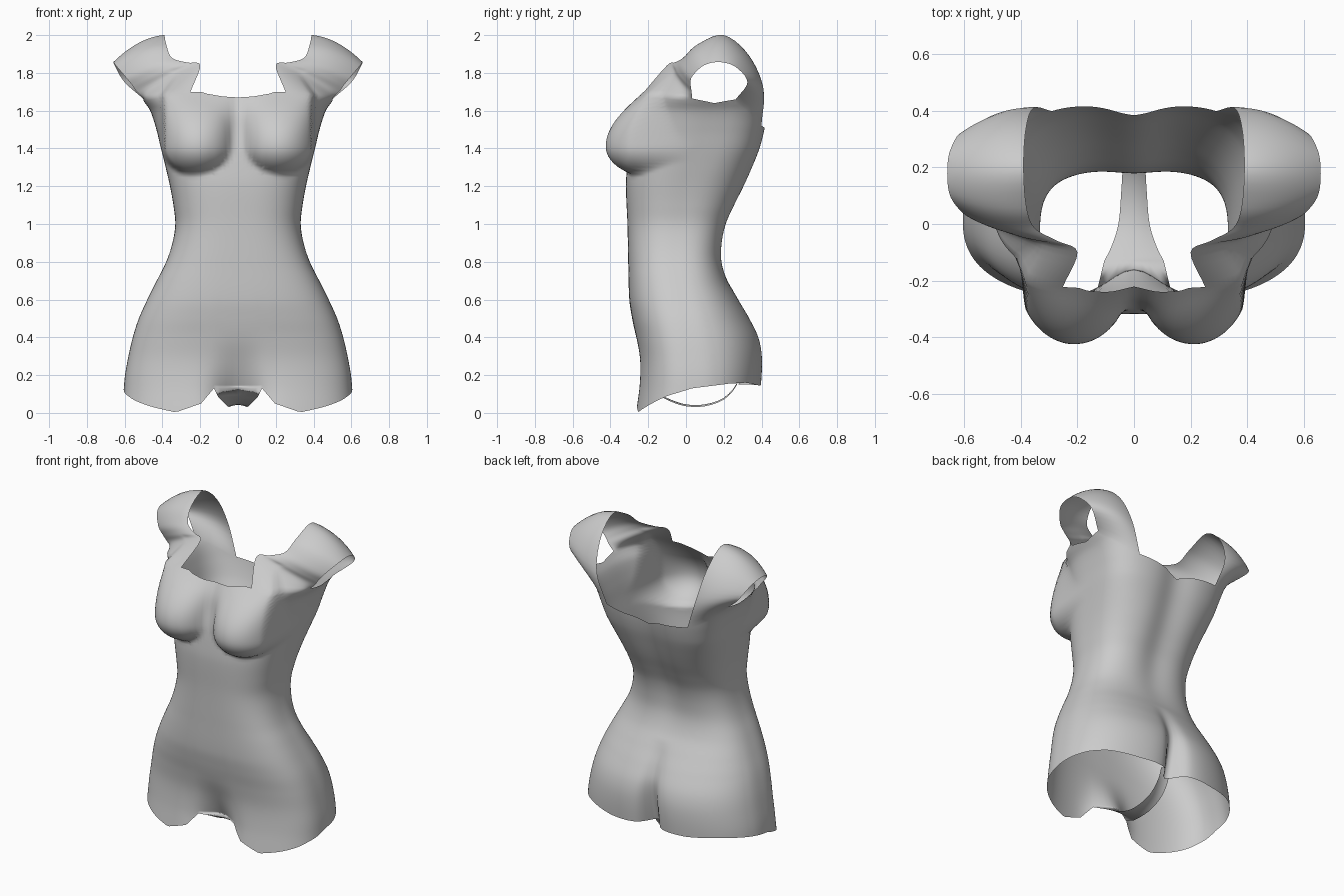
import bpy, bmesh, math
from mathutils import Vector

if "Cube" in bpy.data.objects:
    bpy.data.objects.remove(bpy.data.objects["Cube"])


def table(keys, v, smooth=True):
    """Interpolate (key, value) pairs."""
    if v <= keys[0][0]:
        return keys[0][1]
    if v >= keys[-1][0]:
        return keys[-1][1]
    i = next(k for k in range(len(keys) - 1) if v <= keys[k + 1][0])
    (a, p), (b, q) = keys[i], keys[i + 1]
    t = (v - a) / (b - a)
    if not smooth:
        return p + (q - p) * t

    def slope(k):
        lo, hi = keys[max(k - 1, 0)], keys[min(k + 1, len(keys) - 1)]
        return (hi[1] - lo[1]) / (hi[0] - lo[0]) * (b - a)
    return ((2*t**3 - 3*t*t + 1) * p + (t**3 - 2*t*t + t) * slope(i)
            + (3*t*t - 2*t**3) * q + (t**3 - t*t) * slope(i + 1))


def ease(t):
    t = max(0, min(1, t))
    return t * t * (3 - 2 * t)


# Body outline by height: half width, front, back, depth of the widest point
WIDTH = [(0, .615), (.1, .607), (.2, .598), (.3, .58), (.4, .557), (.5, .525), (.6, .48), (.7, .43),
         (.8, .38), (.9, .347), (1, .332), (1.1, .342), (1.2, .36), (1.3, .383), (1.4, .408),
         (1.5, .432), (1.6, .465), (1.66, .505), (1.72, .53)]
FRONT = [(0, -.275), (.15, -.255), (.28, -.25), (.4, -.265), (.5, -.285), (.6, -.3), (.8, -.306),
         (1, -.31), (1.2, -.318), (1.3, -.312), (1.4, -.3), (1.5, -.28), (1.6, -.255), (1.7, -.205)]
BACK = [(0, .39), (.15, .408), (.3, .412), (.4, .392), (.5, .342), (.6, .28), (.7, .222), (.8, .195),
        (.9, .2), (1, .225), (1.1, .27), (1.2, .318), (1.3, .36), (1.4, .397), (1.5, .422), (1.6, .435)]
SIDE = [(0, .03), (.2, .03), (.5, 0), (.8, -.05), (1, -.03), (1.2, 0), (1.4, .08), (1.6, .15)]
# Height of the lower and upper edges by angle (0 front, 90 side, 180 back)
LOWER = [(0, .13), (12, .13), (18, .05), (30, .003), (42, .03), (65, .09), (90, .13),
         (120, .155), (135, .16), (155, .145), (180, .15)]
UPPER = [(0, 1.67), (9, 1.675), (18, 1.69), (21, 1.70), (27, 1.70), (72, 1.665), (90, 1.64),
         (112, 1.66), (144, 1.52), (168, 1.495), (180, 1.465)]


def body(angle, z):
    a = math.radians(angle)
    s, c = abs(math.sin(a)), math.cos(a)
    n = 2.7
    if c < 0:
        n = 2.7 + (table([(.5, -.3), (.8, 0), (1.1, 0), (1.4, .6)], z)) * min(1, -c * 3)
    r = (s**n + abs(c)**n) ** (-1 / n)
    y0 = table(SIDE, z)
    x = table(WIDTH, z) * s * r
    if c > 0:
        y = y0 + (table(FRONT, z) - y0) * c * r
        # groin hollow between the thighs
        low = max(0, min(1, (.45 - z) / .32))
        y += .1 * low ** 2 * math.exp(-(x / .12) ** 2)
        # breast, smoothly joined to the chest
        dz = z - 1.41
        q = 1 - ((x - .21) / .205) ** 2
        rise = 1
        if dz > 0:
            rise = math.cos(min(1, dz / .34) * math.pi / 2)
        else:
            q -= (dz / .165) ** 2
        if q > 0 and rise > 0:
            e, k = -.16 - .265 * math.sqrt(q) * rise, .02 + .04 * ease(dz / .2)
            h = max(k - abs(y - e), 0) / k
            joined = min(y, e) - h * h * k / 4
            y += (joined - y) * (ease(q / .3) if x > .21 else ease(q / .1))
    else:
        y = y0 + (y0 - table(BACK, z)) * c * r
        # spine groove and cleft
        y -= .03 * math.exp(-(x / .11) ** 2) * ease((z - .6) / .5)
        cleft = table([(.1, .14), (.15, .13), (.3, .095), (.45, .045), (.65, 0)], z)
        y -= cleft * (.7 * math.exp(-(x / .05) ** 2) + .3 * math.exp(-(x / .11) ** 2))
    return Vector((0 if angle in (0, 180) else x, y, z))


def steps(a, b, n):
    return [a + (b - a) * i / n for i in range(n)]


def spline(pts, t):
    """Point on a Catmull-Rom curve, t from 0 to len(pts) - 1."""
    i = min(int(t), len(pts) - 2)
    f = t - i
    p1, p2 = pts[i], pts[i + 1]
    p0 = pts[i - 1] if i else p1 * 2 - p2
    p3 = pts[i + 2] if i + 2 < len(pts) else p2 * 2 - p1
    return .5 * (2*p1 + (p2 - p0)*f + (2*p0 - 5*p1 + 4*p2 - p3)*f*f + (3*p1 - p0 - 3*p2 + p3)*f**3)


bm = bmesh.new()


def skin(cols):
    for a, b in zip(cols, cols[1:]):
        for i in range(len(a) - 1):
            bm.faces.new((a[i], b[i], b[i + 1], a[i + 1]))


# Torso wall, right half: columns from the leg edge up to the neck and arm edges
S = 22
angles = steps(0, 27, 9) + steps(27, 72, S) + steps(72, 112, 14) + steps(112, 144, S) + steps(144, 180, 16) + [180]
ROWS = 90
cols = []
for a in angles:
    lo, hi = table(LOWER, a, False), table(UPPER, a, False)
    cols.append([bm.verts.new(body(a, lo + (hi - lo) * i / ROWS)) for i in range(ROWS + 1)])
skin(cols)

# Shoulder: arches from the chest over to the back, neck edge to arm edge
NECK = [Vector(p) for p in ((.2, -.1, 1.84), (.27, -.06, 1.855), (.35, -.015, 1.88), (.38, .06, 1.95),
                            (.39, .2, 2.0), (.382, .335, 1.89), (.355, .41, 1.71))]
ARM = [Vector(p) for p in ((.535, .03, 1.70), (.56, .025, 1.735), (.597, .032, 1.78), (.648, .095, 1.84),
                           (.66, .18, 1.857), (.648, .265, 1.83), (.6, .325, 1.75))]
BULGE = (.025, .025, .025, .03, .03, .025, .025)
ARCH = 40
first, last = 9, 9 + S + 14 + S
arches = []
for j in range(S + 1):
    v = j / S
    front, back = cols[first + j][-1], cols[last - j][-1]
    pts = [front.co.copy()]
    for p, q, b in zip(NECK, ARM, BULGE):
        m = p.lerp(q, v)
        out = m - Vector((.45, .18, 1.72))
        out.x = 0
        pts.append(m + out.normalized() * b * 4 * v * (1 - v))
    pts.append(back.co.copy())
    mid = [bm.verts.new(spline(pts, 8 * i / ARCH)) for i in range(1, ARCH)]
    arches.append([front] + mid + [back])
skin(arches)

# Crotch strip: front edge under to the cleft, as (y, z, half width)
STRIP = [Vector(p) for p in ((-.13, .095, .105), (-.08, .07, .08), (0, .045, .055), (.1, .045, .046),
                             (.2, .08, .04), (.265, .15, .036), (.285, .22, .03))]
start = [cols[k][0] for k in range(5)]
strip = [start]
for i in range(19):
    p = spline(STRIP, 6 * i / 18)
    strip.append([bm.verts.new((p.z * k / 4, p.x, p.y - .01 * (k / 4) ** 2)) for k in range(5)])
skin([list(c) for c in strip[::-1]])

for f in bm.faces:
    f.smooth = True
mesh = bpy.data.meshes.new("torso")
bm.to_mesh(mesh)
bm.free()
torso = bpy.data.objects.new("torso", mesh)
bpy.context.collection.objects.link(torso)

# Left half
mirror = torso.modifiers.new("mirror", 'MIRROR')
mirror.use_clip = True
mirror.merge_threshold = .0005

grey = bpy.data.materials.new("plain grey")
grey.diffuse_color = (.6, .6, .6, 1)
grey.use_nodes = True
grey.node_tree.nodes["Principled BSDF"].inputs["Base Color"].default_value = grey.diffuse_color
mesh.materials.append(grey)
